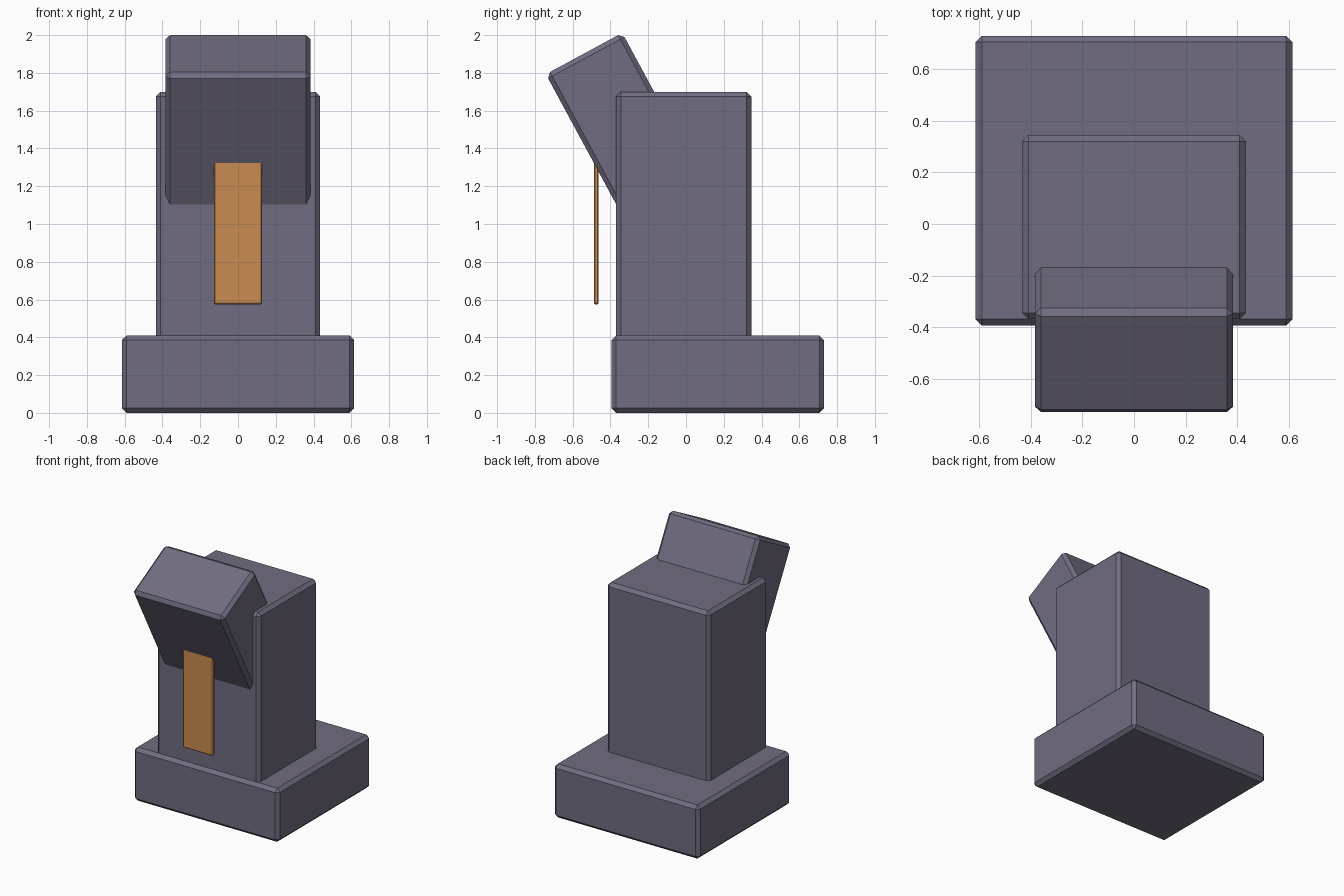
import bpy
from math import radians, sin, cos

default = bpy.data.objects.get("Cube")
if default:
    bpy.data.objects.remove(default, do_unlink=True)


def material(name, color):
    mat = bpy.data.materials.new(name)
    mat.use_nodes = True
    mat.diffuse_color = color
    mat.node_tree.nodes["Principled BSDF"].inputs["Base Color"].default_value = color
    return mat


def block(name, center, size, mat, bevel, tilt=0.0):
    """Chamfered box, optionally tilted forward about x."""
    bpy.ops.mesh.primitive_cube_add(size=1, location=center, rotation=(tilt, 0, 0))
    obj = bpy.context.object
    obj.name = name
    obj.scale = size
    bpy.ops.object.transform_apply(location=False, rotation=False, scale=True)
    mod = obj.modifiers.new("chamfer", "BEVEL")
    mod.width = bevel
    mod.segments = 1
    obj.data.materials.append(mat)
    return obj


stone = material("purple grey", (0.168, 0.15, 0.22, 1))
orange = material("orange", (0.59, 0.265, 0.082, 1))
CHAMFER = 0.025

# Base slab and upright column
block("base", (0, 0.168, 0.205), (1.23, 1.125, 0.41), stone, CHAMFER)
block("column", (0, -0.012, 0.95), (0.87, 0.715, 1.5), stone, CHAMFER)

# Tilted head, placed from its upper front corner, sunk into the column
tilt = radians(28.4)
depth, length = 0.46, 1.0
corner_y, corner_z = -0.742, 1.793
head_y = corner_y + depth / 2 * cos(tilt) + length / 2 * sin(tilt)
head_z = corner_z + depth / 2 * sin(tilt) - length / 2 * cos(tilt)
block("head", (0, head_y, head_z), (0.77, depth, length), stone, CHAMFER, tilt)

# Thin strip hanging from the underside of the head
block("hanging_strip", (0, -0.475, 0.985), (0.256, 0.026, 0.82), orange, 0.007)
